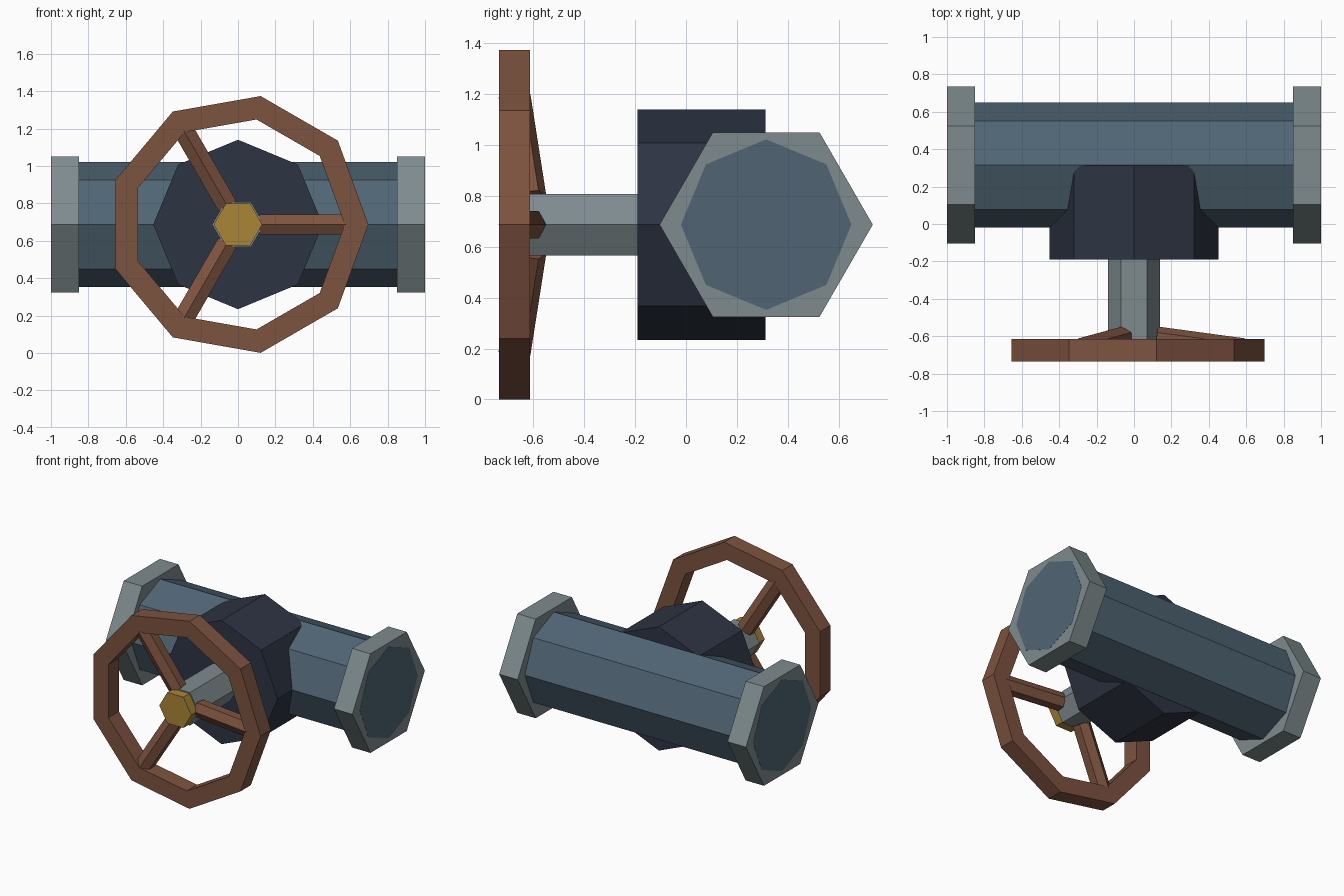
import bpy, bmesh
from math import cos, sin, radians, pi
from mathutils import Vector

default = bpy.data.objects.get("Cube")
if default:
    bpy.data.objects.remove(default, do_unlink=True)

AXIS_Z = 0.687


def material(name, rgb):
    linear = [((c / 255 + 0.055) / 1.055) ** 2.4 for c in rgb]
    mat = bpy.data.materials.new(name)
    mat.use_nodes = True
    mat.diffuse_color = (*linear, 1)
    bsdf = mat.node_tree.nodes["Principled BSDF"]
    bsdf.inputs["Base Color"].default_value = (*linear, 1)
    return mat


steel_blue = material("steel blue", (80, 101, 116))
pale_grey = material("pale grey", (126, 139, 142))
dark_navy = material("dark navy", (45, 52, 67))
rust_brown = material("rust brown", (125, 83, 63))
brass = material("brass", (170, 133, 55))


def finish(bm, name, mat):
    bmesh.ops.recalc_face_normals(bm, faces=bm.faces)
    mesh = bpy.data.meshes.new(name)
    bm.to_mesh(mesh)
    bm.free()
    mesh.materials.append(mat)
    obj = bpy.data.objects.new(name, mesh)
    bpy.context.collection.objects.link(obj)
    return obj


def ring(bm, center, u, v, radius, sides):
    """Regular polygon whose first corner points along u."""
    angles = [2 * pi * i / sides for i in range(sides)]
    return [bm.verts.new(center + radius * (u * cos(a) + v * sin(a))) for a in angles]


def bridge(bm, a, b):
    for i in range(len(a)):
        j = (i + 1) % len(a)
        bm.faces.new((a[i], a[j], b[j], b[i]))


def prism(name, start, end, radius, sides, corner, mat):
    """Closed prism between two points with a corner facing a given direction."""
    start, end = Vector(start), Vector(end)
    axis = (end - start).normalized()
    u = Vector(corner)
    u = (u - axis * u.dot(axis)).normalized()
    v = axis.cross(u)
    bm = bmesh.new()
    a = ring(bm, start, u, v, radius, sides)
    b = ring(bm, end, u, v, radius, sides)
    bridge(bm, a, b)
    bm.faces.new(a)
    bm.faces.new(b)
    return finish(bm, name, mat)


X, Y, Z = Vector((1, 0, 0)), Vector((0, 1, 0)), Vector((0, 0, 1))

# Horizontal pipe with a flange at each end
PIPE_Y = 0.315
prism("pipe", (-1, PIPE_Y, AXIS_Z), (1, PIPE_Y, AXIS_Z), 0.335, 8, Z, steel_blue)
for side, name in ((1, "left_flange"), (-1, "right_flange")):
    prism(name, (side * 0.85, PIPE_Y, AXIS_Z), (side * 0.999, PIPE_Y, AXIS_Z),
          0.419, 6, Y, pale_grey)

# Valve body, stem and brass nut
prism("valve_body", (0, -0.19, AXIS_Z), (0, 0.313, AXIS_Z), 0.453, 8, Z, dark_navy)
prism("stem", (0, -0.655, AXIS_Z), (0, -0.15, AXIS_Z), 0.139, 6, X, pale_grey)
prism("hub_nut", (0, -0.725, AXIS_Z), (0, -0.65, AXIS_Z), 0.13, 6, X, brass)

# Nine-sided handwheel rim
bm = bmesh.new()
section = ((0.697, -0.734), (0.697, -0.614), (0.57, -0.614), (0.57, -0.734))
loops = [ring(bm, Vector((0, y, AXIS_Z)), X, Z, r, 9) for r, y in section]
for i in range(4):
    bridge(bm, loops[i], loops[(i + 1) % 4])
finish(bm, "wheel_rim", rust_brown)

# Three sloping spokes from hub to rim
for i in range(3):
    d = Vector((cos(radians(120 * i)), 0, sin(radians(120 * i))))
    hub = d * 0.12 + Vector((0, -0.611, AXIS_Z))
    rim = d * 0.585 + Vector((0, -0.674, AXIS_Z))
    prism(f"spoke_{i + 1}", hub, rim, 0.063, 6, Y, rust_brown)
